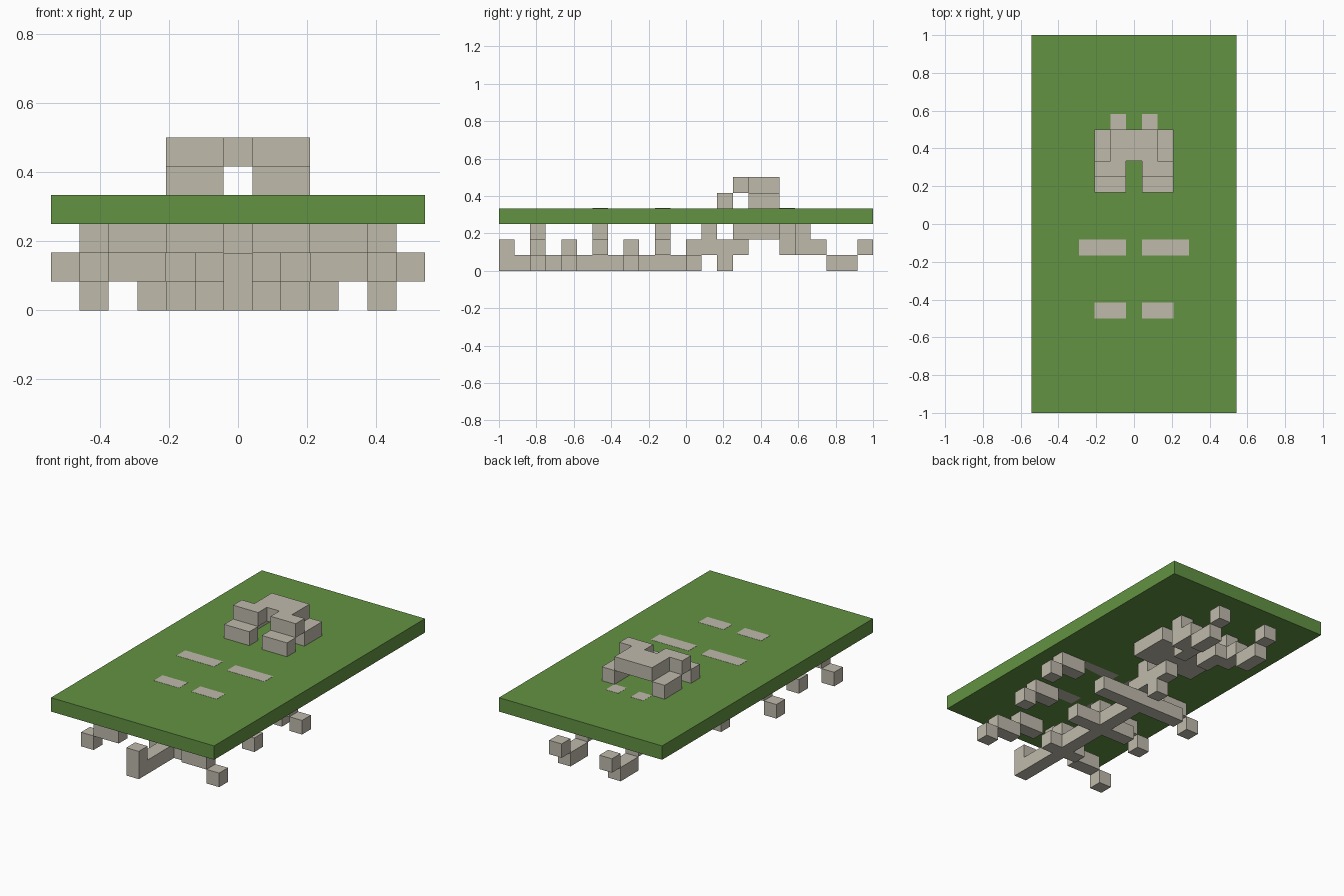
import bpy
import bmesh
from mathutils import Matrix, Vector

U = 1 / 12  # edge length of one block

cube = bpy.data.objects.get("Cube")
if cube:
    bpy.data.objects.remove(cube)


def material(name, rgb):
    mat = bpy.data.materials.new(name)
    mat.use_nodes = True
    mat.diffuse_color = (*rgb, 1)
    mat.node_tree.nodes["Principled BSDF"].inputs["Base Color"].default_value = (*rgb, 1)
    return mat


GRASS = material("grass green", (0.125, 0.288, 0.056))
BONE = material("old bone", (0.52, 0.49, 0.41))


def part(name, mat, boxes, mirror=False, lift=0.0):
    """Each box is first and last block in x, y, z; x counts from the middle."""
    bm = bmesh.new()
    for x0, x1, y0, y1, z0, z1 in boxes:
        spans = [(x0, x1)] + ([(-x1, -x0)] if mirror else [])
        for a, b in spans:
            low = Vector((a - 0.5, y0 - 12, z0)) * U
            high = Vector((b + 0.5, y1 - 11, z1 + 1)) * U
            high.z += lift
            size = high - low
            place = Matrix.Translation((low + high) / 2) @ Matrix.Diagonal((*size, 1))
            bmesh.ops.create_cube(bm, size=1, matrix=place)
    mesh = bpy.data.meshes.new(name)
    bm.to_mesh(mesh)
    bm.free()
    mesh.materials.append(mat)
    obj = bpy.data.objects.new(name, mesh)
    bpy.context.collection.objects.link(obj)
    return obj


# Ground slab
part("ground_slab", GRASS, [(-6, 6, 0, 23, 3, 3)])

# Backbone with upright bumps and side bars that widen towards the head
part("backbone", BONE, [(0, 0, 0, 12, 0, 0)])
part("backbone_bumps", BONE, [(0, 0, y, y, 1, 1) for y in (0, 4, 8)])
for reach in (1, 2, 3):
    part(f"side_bar_{reach}", BONE, [(1, reach, reach * 4, reach * 4, 0, 0)], mirror=True)

# Stepped ribs: row, top height, last block of each step
for row, top, ends in ((2, 2, (2, 4, 5)), (6, 3, (2, 4, 5)), (10, 3, (3, 5, 6))):
    steps, start = [], 1
    for drop, end in enumerate(ends):
        steps.append((start, end, row, row, top - drop, top - drop))
        start = end + 1
    part(f"rib_pair_{row}", BONE, steps, mirror=True, lift=0.001)

# Neck
part("neck", BONE, [(0, 0, 12, 15, 1, 1), (0, 0, 13, 13, 2, 2), (0, 0, 14, 14, 0, 0)])

# Skull above and below the ground
part("jaw", BONE, [(-2, 2, 15, 17, 2, 2)])
part("skull_roof", BONE, [(-1, 1, 16, 17, 5, 5)])
part("skull_brow", BONE, [(1, 2, 15, 15, 5, 5)], mirror=True)
part("skull_cheeks", BONE, [(1, 2, 14, 14, 4, 4), (2, 2, 16, 17, 4, 4)], mirror=True)

# Tusks curving down and up again
part("tusk_roots", BONE, [(1, 1, 18, 18, 1, 3), (1, 1, 19, 19, 1, 1)], mirror=True, lift=0.001)
part("tusks", BONE, [(2, 2, 19, 19, 1, 2), (2, 2, 20, 20, 1, 1),
                     (2, 2, 21, 22, 0, 0), (2, 2, 23, 23, 1, 1)], mirror=True)
